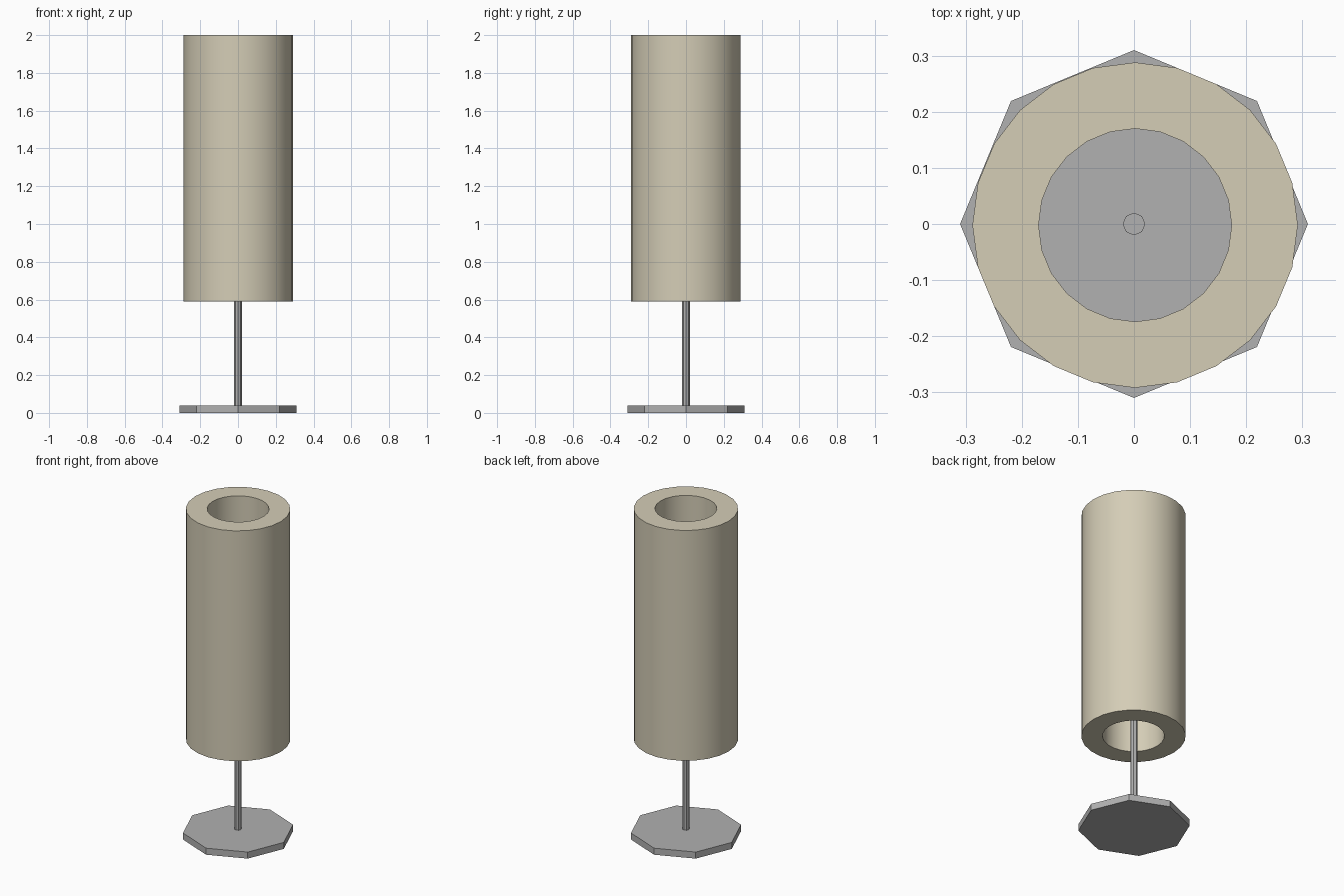
import bpy
import bmesh
import math

cube = bpy.data.objects.get("Cube")
if cube:
    bpy.data.objects.remove(cube, do_unlink=True)


def make_material(name, color):
    mat = bpy.data.materials.new(name)
    mat.use_nodes = True
    mat.diffuse_color = color
    bsdf = next(n for n in mat.node_tree.nodes if n.type == 'BSDF_PRINCIPLED')
    bsdf.inputs["Base Color"].default_value = color
    return mat


def lathe(name, profile, sides, mat, center=(0, 0), closed=False):
    """Spin an (r, z) profile around z; points with r = 0 become poles."""
    bm = bmesh.new()
    verts = [bm.verts.new((r, 0, z)) for r, z in profile]
    pairs = list(zip(verts, verts[1:]))
    if closed:
        pairs.append((verts[-1], verts[0]))
    edges = [bm.edges.new(p) for p in pairs]
    bmesh.ops.spin(bm, geom=verts + edges, cent=(0, 0, 0), axis=(0, 0, 1),
                   angle=math.tau, steps=sides, use_merge=False)
    bmesh.ops.remove_doubles(bm, verts=bm.verts, dist=0.0005)
    bmesh.ops.dissolve_limit(bm, angle_limit=0.001, verts=bm.verts, edges=bm.edges) if not closed else None
    bmesh.ops.recalc_face_normals(bm, faces=bm.faces)
    mesh = bpy.data.meshes.new(name)
    bm.to_mesh(mesh)
    bm.free()
    mesh.materials.append(mat)
    obj = bpy.data.objects.new(name, mesh)
    obj.location = (center[0], center[1], 0)
    bpy.context.collection.objects.link(obj)
    return obj


grey = make_material("grey metal", (0.44, 0.44, 0.44, 1))
cream = make_material("cream fabric", (0.66, 0.61, 0.47, 1))

# Octagonal foot plate
lathe("base", [(0, 0), (0.31, 0), (0.31, 0.04), (0, 0.04)], 8, grey)

# Thin faceted pole running up inside the shade
lathe("pole", [(0, 0.04), (0.02, 0.04), (0.02, 1.3), (0, 1.3)], 8, grey)

# Thick-walled open tube shade
shade = lathe("shade", [(0.172, 0.59), (0.29, 0.59), (0.29, 2), (0.172, 2)],
              24, cream, center=(0.002, -0.002), closed=True)
bpy.ops.object.select_all(action='DESELECT')
shade.select_set(True)
bpy.context.view_layer.objects.active = shade
bpy.ops.object.shade_smooth_by_angle(angle=math.radians(30))
